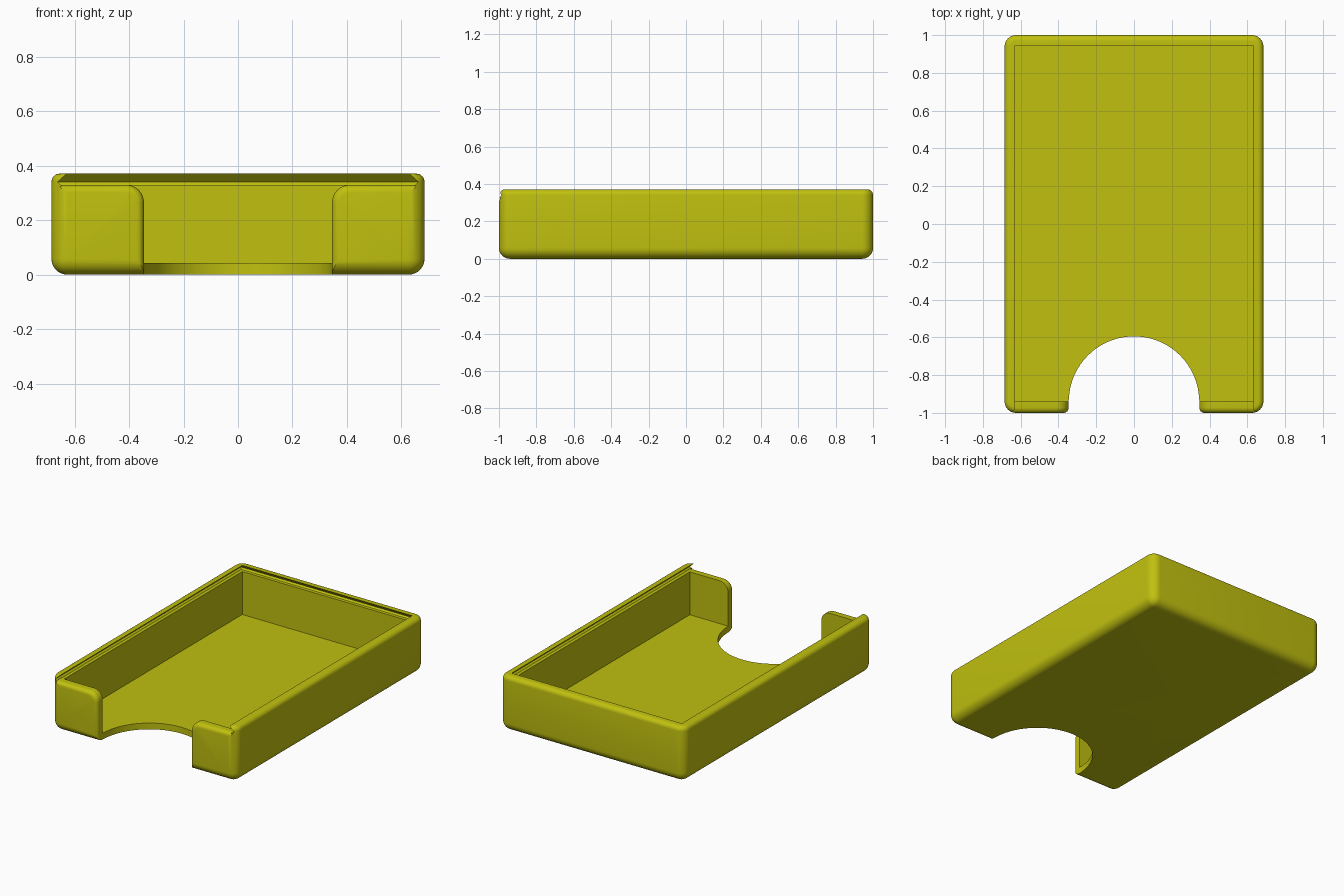
import bpy, bmesh, math

if "Cube" in bpy.data.objects:
    bpy.data.objects.remove(bpy.data.objects["Cube"])

HX, HY, H = 0.685, 1.0, 0.371      # outer half sizes and height
IX, FLOOR, LEDGE = 0.63, 0.042, 0.33
CUT_R, FRONT = 0.345, -0.94        # finger cutout radius, inner face of front wall

mat = bpy.data.materials.new("yellow plastic")
mat.diffuse_color = (0.53, 0.53, 0.005, 1)
mat.use_nodes = True
mat.node_tree.nodes["Principled BSDF"].inputs["Base Color"].default_value = mat.diffuse_color


def loft(name, rings):
    """Closed solid through rings of equal point count."""
    bm = bmesh.new()
    vs = [[bm.verts.new(p) for p in ring] for ring in rings]
    n = len(vs[0])
    for a, b in zip(vs, vs[1:]):
        for i in range(n):
            j = (i + 1) % n
            bm.faces.new((a[i], a[j], b[j], b[i]))
    bm.faces.new(vs[0][::-1])
    bm.faces.new(vs[-1])
    bmesh.ops.recalc_face_normals(bm, faces=bm.faces)
    me = bpy.data.meshes.new(name)
    bm.to_mesh(me)
    bm.free()
    me.materials.append(mat)
    ob = bpy.data.objects.new(name, me)
    bpy.context.collection.objects.link(ob)
    return ob


def rounded_rect(inset, z, r=0.06, seg=8):
    """Outer outline shrunk by inset."""
    pts = []
    for q, (sx, sy) in enumerate([(1, 1), (-1, 1), (-1, -1), (1, -1)]):
        for k in range(seg + 1):
            a = math.pi / 2 * (q + k / seg)
            pts.append((sx * (HX - r) + (r - inset) * math.cos(a),
                        sy * (HY - r) + (r - inset) * math.sin(a), z))
    return pts


def rect(x, y0, y1, z):
    return [(-x, y0, z), (x, y0, z), (x, y1, z), (-x, y1, z)]


# Tray body with rounded bottom, corners and rim
rings = []
for k in range(9):
    a = math.pi / 2 * k / 8
    rings.append(rounded_rect(0.058 * (1 - math.sin(a)), 0.058 * (1 - math.cos(a))))
for k in range(7):
    a = math.pi / 2 * k / 6
    rings.append(rounded_rect(0.03 * (1 - math.cos(a)), H - 0.03 * (1 - math.sin(a))))
tray = loft("tray", rings)

# Storage cavity
cavity = loft("cavity_cutter", [rect(IX, FRONT, 0.945, FLOOR), rect(IX, FRONT, 0.945, 0.35)])

# Dovetail lid slot, open at the front
slot = loft("lid_slot_cutter", [rect(0.652, -1.2, 0.967, LEDGE),
                                rect(0.662, -1.2, 0.977, 0.34),
                                rect(0.630, -1.2, 0.945, H),
                                rect(0.600, -1.2, 0.915, 0.40)])

# Round finger cutout in the floor
circle = [(CUT_R * math.cos(t), FRONT + CUT_R * math.sin(t))
          for t in (2 * math.pi * i / 96 for i in range(96))]
finger = loft("finger_cutter", [[(x, y, z) for x, y in circle] for z in (-0.1, 0.2)])


def gap_profile(d, y, r=0.065):
    """Front wall opening with rounded shoulders, widened by d."""
    half = [(CUT_R + d, -0.1)]
    for k in range(9):
        a = math.pi - math.pi / 2 * k / 8
        half.append((CUT_R + r + (r - d) * math.cos(a), LEDGE - r + (r - d) * math.sin(a)))
    half += [(0.655, LEDGE - d), (0.60, 0.40)]
    return [(x, y, z) for x, z in half] + [(-x, y, z) for x, z in reversed(half)]


# Front wall opening, flaring outward to round the outer lip edges
E = 0.028
gap = [gap_profile(0.0005, FRONT + 0.01)]
for k in range(7):
    a = math.pi / 2 * k / 6
    gap.append(gap_profile(0.0005 + E * (1 - math.cos(a)), -HY + E - E * math.sin(a)))
gap.append(gap_profile(E + 0.0005, -1.1))
opening = loft("front_opening_cutter", gap)

bpy.context.view_layer.objects.active = tray
tray.select_set(True)
for cutter in (cavity, slot, finger, opening):
    mod = tray.modifiers.new(cutter.name, 'BOOLEAN')
    mod.operation = 'DIFFERENCE'
    mod.solver = 'EXACT'
    mod.object = cutter
    bpy.ops.object.modifier_apply(modifier=mod.name)
    bpy.data.objects.remove(cutter)

bpy.ops.object.shade_smooth_by_angle(angle=math.radians(30))
